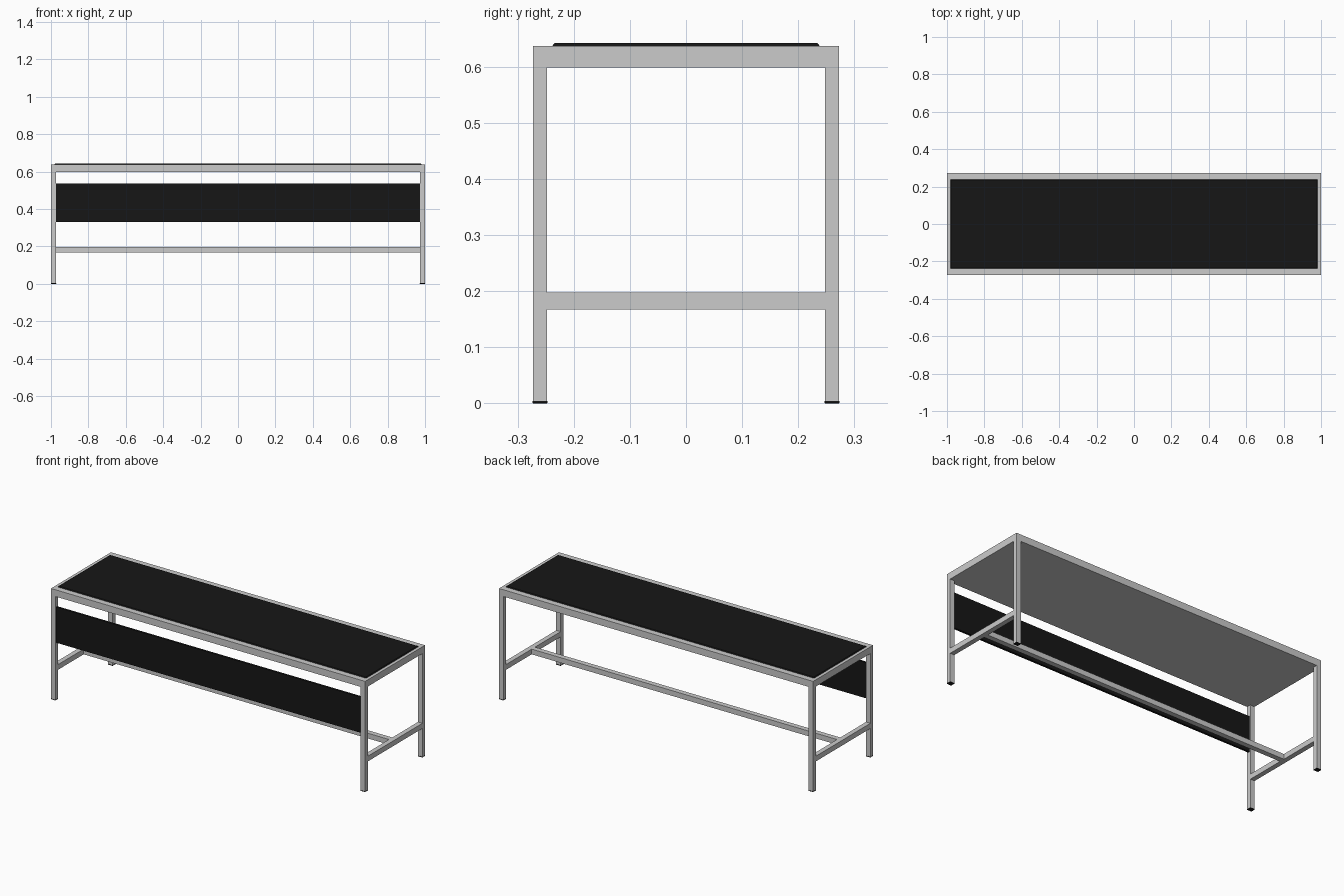
import bpy, bmesh

if "Cube" in bpy.data.objects:
    bpy.data.objects.remove(bpy.data.objects["Cube"])

black = bpy.data.materials.new("black")
black.diffuse_color = (0.008, 0.008, 0.008, 1)
black.use_nodes = True
black.node_tree.nodes["Principled BSDF"].inputs["Base Color"].default_value = black.diffuse_color


def box(name, x, y, z, mat=None, bevel=0, segments=2):
    """Axis-aligned box from (min, max) ranges."""
    bm = bmesh.new()
    bmesh.ops.create_cube(bm, size=1)
    for v in bm.verts:
        v.co = [(a + b) / 2 + c * (b - a) for c, (a, b) in zip(v.co, (x, y, z))]
    mesh = bpy.data.meshes.new(name)
    bm.to_mesh(mesh)
    bm.free()
    ob = bpy.data.objects.new(name, mesh)
    bpy.context.collection.objects.link(ob)
    if mat:
        mesh.materials.append(mat)
    if bevel:
        m = ob.modifiers.new("Bevel", 'BEVEL')
        m.width = bevel
        m.segments = segments
    return ob


def span(a, b, s):
    return (a, b) if s > 0 else (-b, -a)


HX, HY = 1.0, 0.2725      # outer half sizes
LX, LY = 0.028, 0.0245    # leg section
Z0, Z1 = 0.598, 0.637     # top frame heights

# Top frame with flush underside
box("top_frame", (-HX, HX), (-HY, HY), (Z0, Z1))

# Black work surface, chamfered along its rim
surface = box("work_surface", (-0.984, 0.984), (-0.24, 0.24), (Z1 - 0.002, Z1 + 0.005), black)
bm = bmesh.new()
bm.from_mesh(surface.data)
for v in bm.verts:
    if v.co.z > Z1:
        v.co.x -= 0.006 if v.co.x > 0 else -0.006
        v.co.y -= 0.006 if v.co.y > 0 else -0.006
bm.to_mesh(surface.data)
bm.free()

for sx, xn in ((-1, "left"), (1, "right")):
    x = span(HX - LX, HX, sx)
    # Legs and feet
    for sy, yn in ((-1, "front"), (1, "back")):
        y = span(HY - LY, HY, sy)
        box(f"{yn}_{xn}_leg", x, y, (0.003, Z0))
        box(f"{yn}_{xn}_foot", (x[0] - 0.0005, x[1] + 0.0005),
            (y[0] - 0.001, y[1] + 0.001), (0, 0.004), black, 0.001)
    # Lower side rail
    box(f"{xn}_side_rail", x, (-HY + LY, HY - LY), (0.167, 0.197))

# Central stretcher between the side rails
box("stretcher", (-HX + LX, HX - LX), (-0.015, 0.015), (0.167, 0.197))

# Front modesty panel between the front legs
box("modesty_panel", (-HX + LX, HX - LX), (-0.266, -0.254), (0.33, 0.535), black)
